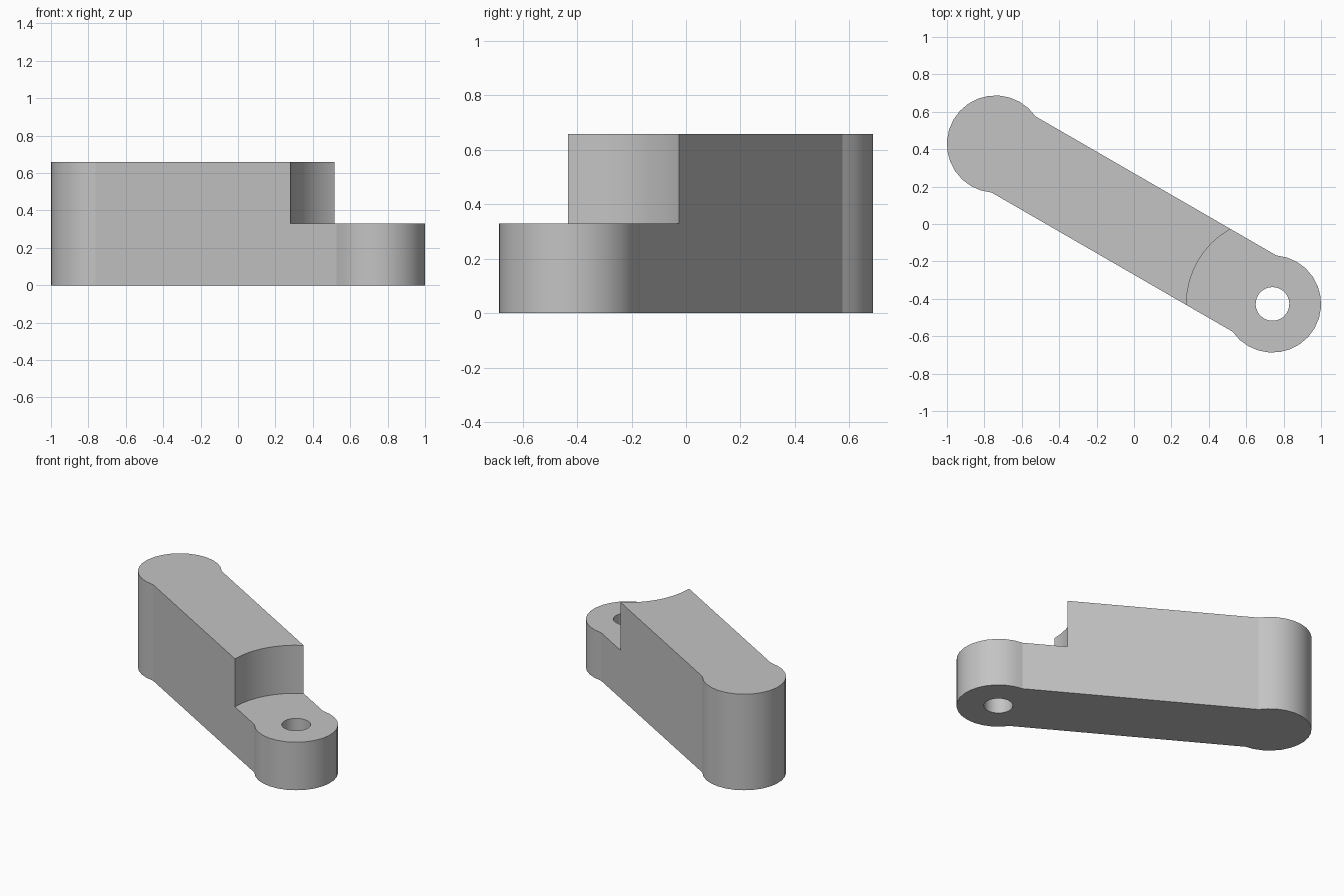
import bpy, bmesh, math
from mathutils import Vector

cube = bpy.data.objects.get("Cube")
if cube:
    bpy.data.objects.remove(cube, do_unlink=True)

TILT = math.radians(-30)
REACH = 0.855      # centre to each rounded end
END_R = 0.26
HALF_W = 0.235
HEIGHT, STEP_Z = 0.658, 0.329
SEGS = 18

grey = bpy.data.materials.new("plain grey")
grey.use_nodes = True
colour = (0.55, 0.55, 0.55, 1)
grey.diffuse_color = colour
grey.node_tree.nodes["Principled BSDF"].inputs["Base Color"].default_value = colour


def prism(name, outline, z0, z1):
    """Closed prism from a counter-clockwise outline."""
    bm = bmesh.new()
    base = bm.faces.new([bm.verts.new((x, y, z0)) for x, y in outline])
    top = bmesh.ops.extrude_face_region(bm, geom=[base])["geom"]
    bmesh.ops.translate(bm, vec=Vector((0, 0, z1 - z0)),
                        verts=[g for g in top if isinstance(g, bmesh.types.BMVert)])
    bmesh.ops.recalc_face_normals(bm, faces=bm.faces)
    mesh = bpy.data.meshes.new(name)
    bm.to_mesh(mesh)
    bm.free()
    mesh.materials.append(grey)
    obj = bpy.data.objects.new(name, mesh)
    bpy.context.collection.objects.link(obj)
    obj.rotation_euler.z = TILT
    return obj


def arc(cx, radius, start, end, count):
    angles = [start + (end - start) * i / count for i in range(count + 1)]
    return [(cx + radius * math.cos(a), radius * math.sin(a)) for a in angles]


# Arm with a bulging round end on each side
neck = math.pi - math.asin(HALF_W / END_R)
right_end = arc(REACH, END_R, -neck, neck, SEGS)
left_end = [(-x, -y) for x, y in right_end]
arm = prism("lever_arm", right_end + left_end, 0, HEIGHT)

# Pin hole and the curved step, both centred on the right end
cutters = [
    prism("step_cutter", arc(REACH, 0.46, 0, math.tau, 48)[:-1], STEP_Z, 1),
    prism("hole_cutter", arc(REACH, 0.09, 0, math.tau, 32)[:-1], -0.2, 0.9),
]
bpy.context.view_layer.objects.active = arm
for cutter in cutters:
    cutter.hide_render = True
    mod = arm.modifiers.new(cutter.name, "BOOLEAN")
    mod.operation = "DIFFERENCE"
    mod.solver = "EXACT"
    mod.object = cutter
    bpy.ops.object.modifier_apply(modifier=mod.name)
for cutter in cutters:
    bpy.data.objects.remove(cutter, do_unlink=True)

# Smooth the round walls, keep the necks and rims crisp
bpy.ops.object.select_all(action="DESELECT")
arm.select_set(True)
bpy.ops.object.shade_smooth_by_angle(angle=math.radians(16))
